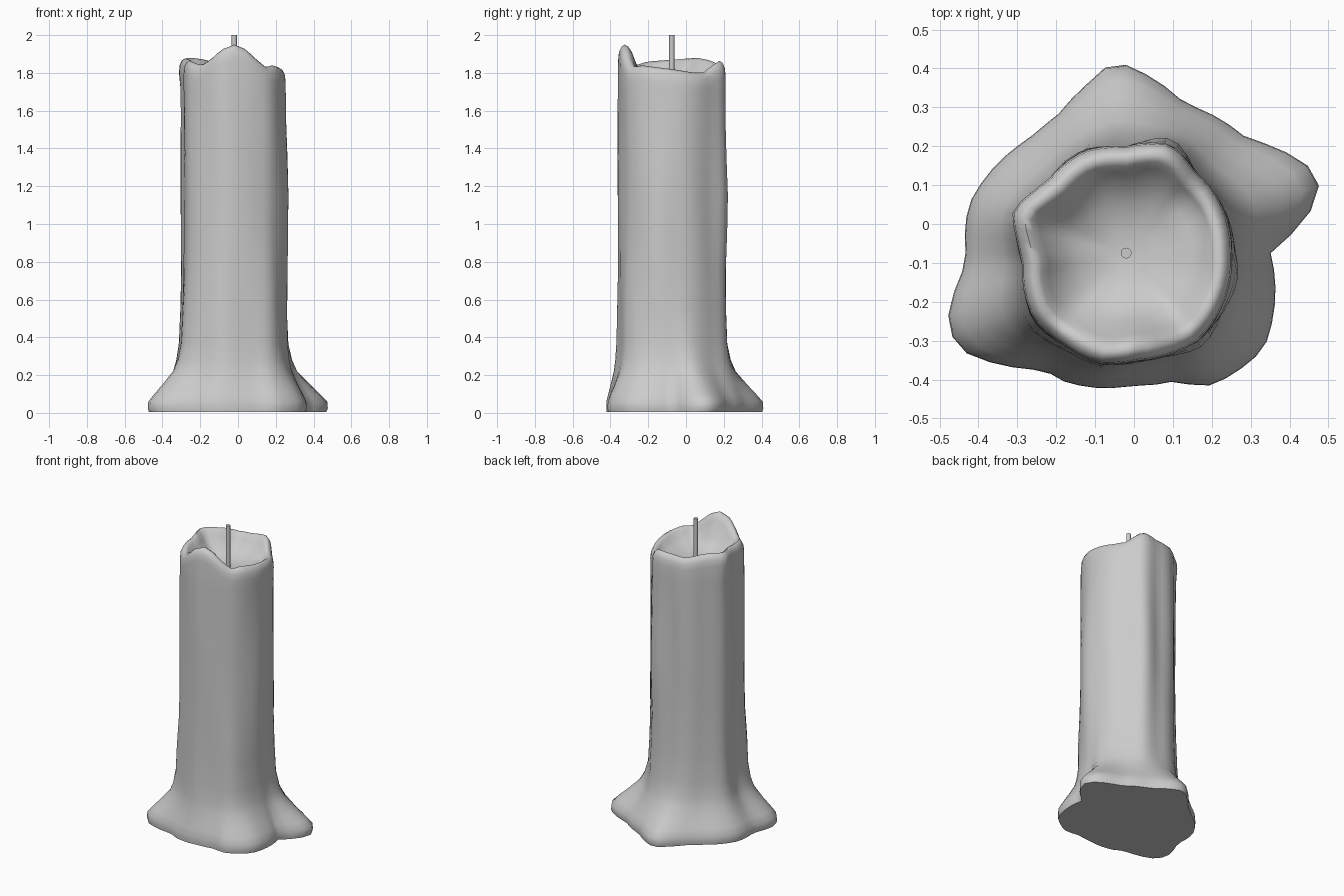
import bpy, bmesh, math

if "Cube" in bpy.data.objects:
    bpy.data.objects.remove(bpy.data.objects["Cube"])

CX, CY, SEG = -0.02, -0.075, 56

# outline of the spilled wax at the foot (x, y)
FOOT = [(-.05, .42), (.04, .38), (.13, .31), (.29, .22), (.40, .18), (.46, .14), (.48, .085),
        (.44, .01), (.35, -.07), (.335, -.32), (.20, -.415), (.10, -.405), (0, -.415),
        (-.18, -.405), (-.23, -.375), (-.30, -.37), (-.455, -.32), (-.48, -.25), (-.43, -.10),
        (-.435, -.02), (-.425, .05), (-.27, .22), (-.20, .275), (-.13, .35)]
# column radius and rim height by angle in degrees
COLUMN = [(0, .272), (30, .275), (50, .275), (68, .303), (90, .275), (112, .285), (136, .275),
          (159, .297), (185, .268), (215, .293), (236, .285), (256, .293), (275, .278),
          (292, .282), (309, .292), (335, .28)]
RIM = [(0, 1.82), (30, 1.80), (45, 1.805), (68, 1.865), (90, 1.855), (110, 1.85), (130, 1.87),
       (150, 1.88), (180, 1.87), (210, 1.86), (228, 1.84), (242, 1.875), (256, 1.925),
       (270, 1.95), (284, 1.925), (298, 1.87), (310, 1.83), (322, 1.84), (340, 1.83)]
# height and share of the foot outline
FLARE = [(.006, .97), (.025, 1), (.06, .985), (.10, .82), (.15, .60), (.22, .31), (.28, .18),
         (.37, .08), (.55, .03), (.75, 0), (.95, 0), (1.15, 0), (1.35, 0), (1.55, 0), (1.70, 0)]


def polar(table, deg):
    """Linear lookup in a closed table of (angle, value)."""
    t = sorted(table)
    t = [(t[-1][0] - 360, t[-1][1])] + t + [(t[0][0] + 360, t[0][1])]
    for (a, u), (b, v) in zip(t, t[1:]):
        if a <= deg <= b:
            return u + (v - u) * (deg - a) / max(b - a, 1e-6)


foot = [(math.degrees(math.atan2(y - CY, x - CX)) % 360, math.hypot(x - CX, y - CY))
        for x, y in FOOT]


def bump(deg, z, at, height, size, wide=16, tall=.25):
    d = (deg - at + 180) % 360 - 180
    return size * math.exp(-(d / wide) ** 2 - ((z - height) / tall) ** 2)


def wall(deg, z):
    """Column radius with wax runs and swellings."""
    r = polar(COLUMN, deg)
    r += .004 * math.sin(math.radians(deg * 7) + z * 2.3) * math.sin(z * 3 + 1)
    r += bump(deg, z, 348, 1.2, .02) + bump(deg, z, 345, .8, .014)
    r += bump(deg, z, 160, 1.82, .016, 10, .1) + bump(deg, z, 68, 1.1, .012)
    r += bump(deg, z, 225, .5, .015, 20) + bump(deg, z, 310, .6, .012)
    return r


# wax body: outer wall rings, rounded lip, hollow top
bm = bmesh.new()
rings = []


def ring(fn):
    vs = []
    for i in range(SEG):
        deg = 360 * i / SEG
        r, z = fn(deg)
        a = math.radians(deg)
        vs.append(bm.verts.new((CX + r * math.cos(a), CY + r * math.sin(a), z)))
    rings.append(vs)


for z, w in FLARE:
    ring(lambda d: (wall(d, z) * (1 - w) + polar(foot, d) * w, z))
for drop, inset in ((.075, 0), (.035, .004), (.01, .016), (0, .033), (.012, .052), (.04, .07)):
    ring(lambda d: (wall(d, 1.8) - inset, polar(RIM, d) - drop))
for k, share, floor in ((.62, .35, 1.755), (.45, .12, 1.735), (.2, 0, 1.725)):
    ring(lambda d: ((wall(d, 1.8)) * k, floor + (polar(RIM, d) - .04 - floor) * share))
for a, b in zip(rings, rings[1:]):
    for i in range(SEG):
        j = (i + 1) % SEG
        bm.faces.new((a[i], a[j], b[j], b[i]))
bm.faces.new(rings[0][::-1])
bm.faces.new(rings[-1])
bmesh.ops.recalc_face_normals(bm, faces=bm.faces)
mesh = bpy.data.meshes.new("candle_wax")
bm.to_mesh(mesh)
bm.free()
wax = bpy.data.objects.new("candle_wax", mesh)
bpy.context.collection.objects.link(wax)
bpy.context.view_layer.objects.active = wax
wax.select_set(True)
bpy.ops.object.shade_smooth_by_angle(angle=math.radians(65))

# wick
bpy.ops.mesh.primitive_cylinder_add(vertices=12, radius=.014, depth=.30, location=(CX, CY, 1.85))
bpy.context.object.name = "wick"
bpy.ops.object.shade_smooth_by_angle(angle=math.radians(40))
